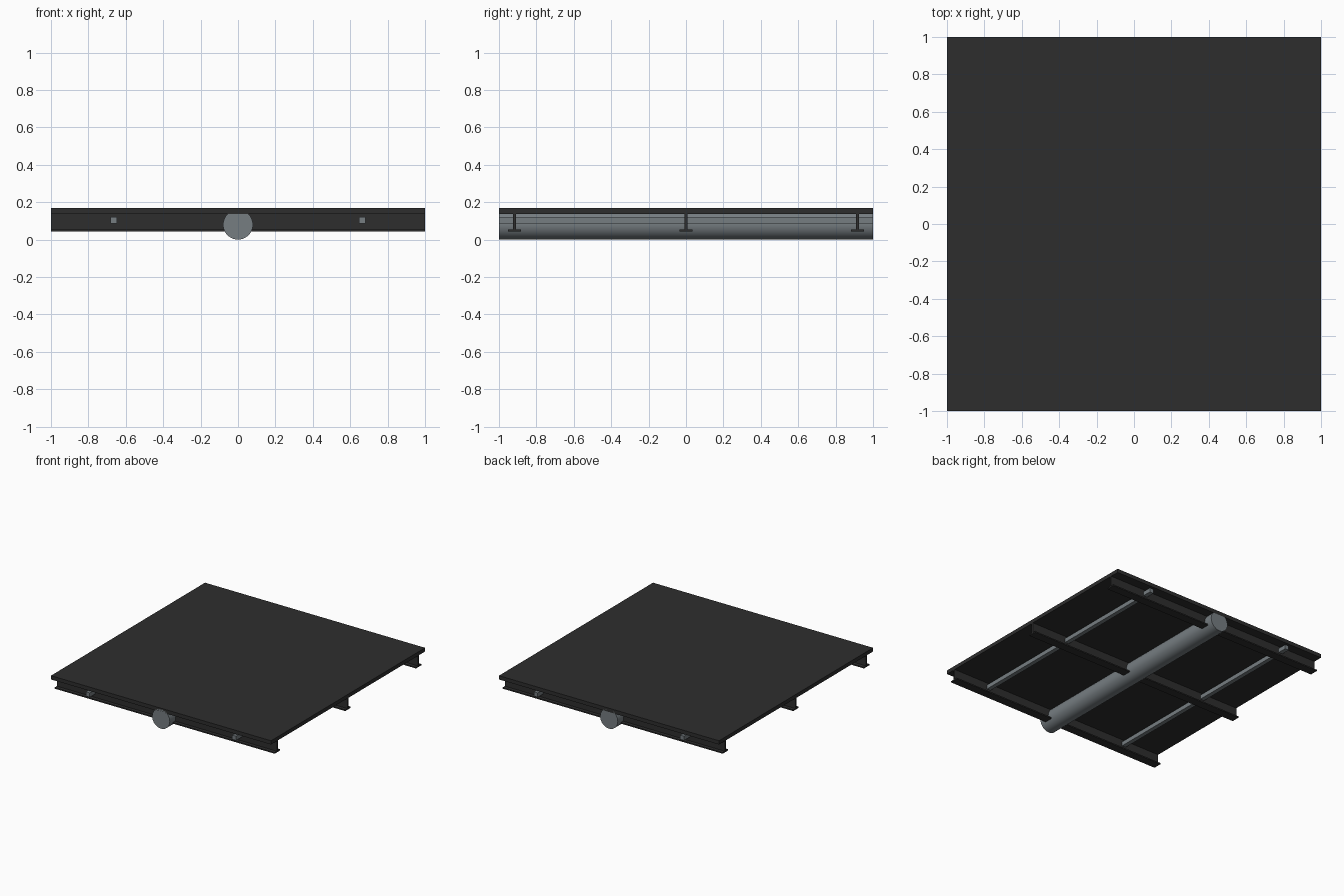
import bpy, bmesh, math

if "Cube" in bpy.data.objects:
    bpy.data.objects.remove(bpy.data.objects["Cube"])


def material(name, rgb):
    m = bpy.data.materials.new(name)
    m.diffuse_color = (*rgb, 1)
    m.use_nodes = True
    m.node_tree.nodes["Principled BSDF"].inputs["Base Color"].default_value = m.diffuse_color
    return m


dark = material("dark_plate", (0.027, 0.027, 0.027))
steel = material("grey_steel", (0.18, 0.205, 0.22))


def box(name, x, y, z, mat):
    """Box from (min, max) ranges on each axis."""
    bm = bmesh.new()
    bmesh.ops.create_cube(bm, size=1)
    for v in bm.verts:
        for i, (lo, hi) in enumerate((x, y, z)):
            v.co[i] = lo if v.co[i] < 0 else hi
    me = bpy.data.meshes.new(name)
    bm.to_mesh(me)
    bm.free()
    me.materials.append(mat)
    ob = bpy.data.objects.new(name, me)
    bpy.context.collection.objects.link(ob)
    return ob


def extrude_x(name, profile, y0, mat):
    """Extrude a (y, z) profile along the full width."""
    bm = bmesh.new()
    face = bm.faces.new([bm.verts.new((-1, y0 + y, z)) for y, z in profile])
    ext = bmesh.ops.extrude_face_region(bm, geom=[face])
    new = [g for g in ext["geom"] if isinstance(g, bmesh.types.BMVert)]
    bmesh.ops.translate(bm, verts=new, vec=(2, 0, 0))
    bmesh.ops.recalc_face_normals(bm, faces=bm.faces)
    me = bpy.data.meshes.new(name)
    bm.to_mesh(me)
    bm.free()
    me.materials.append(mat)
    bpy.context.collection.objects.link(bpy.data.objects.new(name, me))


# Deck plate
box("deck", (-1, 1), (-1, 1), (0.137, 0.168), dark)

# Inverted-T cross beams: thin web with a bottom flange
half = [(0.007, 0.138), (0.007, 0.053), (0.035, 0.053), (0.035, 0.043)]
tee = half + [(-y, z) for y, z in reversed(half)]
for label, y in (("front", -0.917), ("middle", 0), ("back", 0.917)):
    extrude_x(label + "_beam", tee, y, dark)

# Square side rails
for label, s in (("left", -1), ("right", 1)):
    c = s * 0.665
    box(label + "_rail", (c - 0.0175, c + 0.0175), (-1, 1), (0.085, 0.12), steel)

# Central round pipe
bpy.ops.mesh.primitive_cylinder_add(vertices=32, radius=0.08, depth=2,
                                    location=(0, 0, 0.08),
                                    rotation=(math.pi / 2, 0, 0))
pipe = bpy.context.object
pipe.name = "center_pipe"
pipe.data.materials.append(steel)
bpy.ops.object.shade_smooth_by_angle(angle=math.radians(30))
